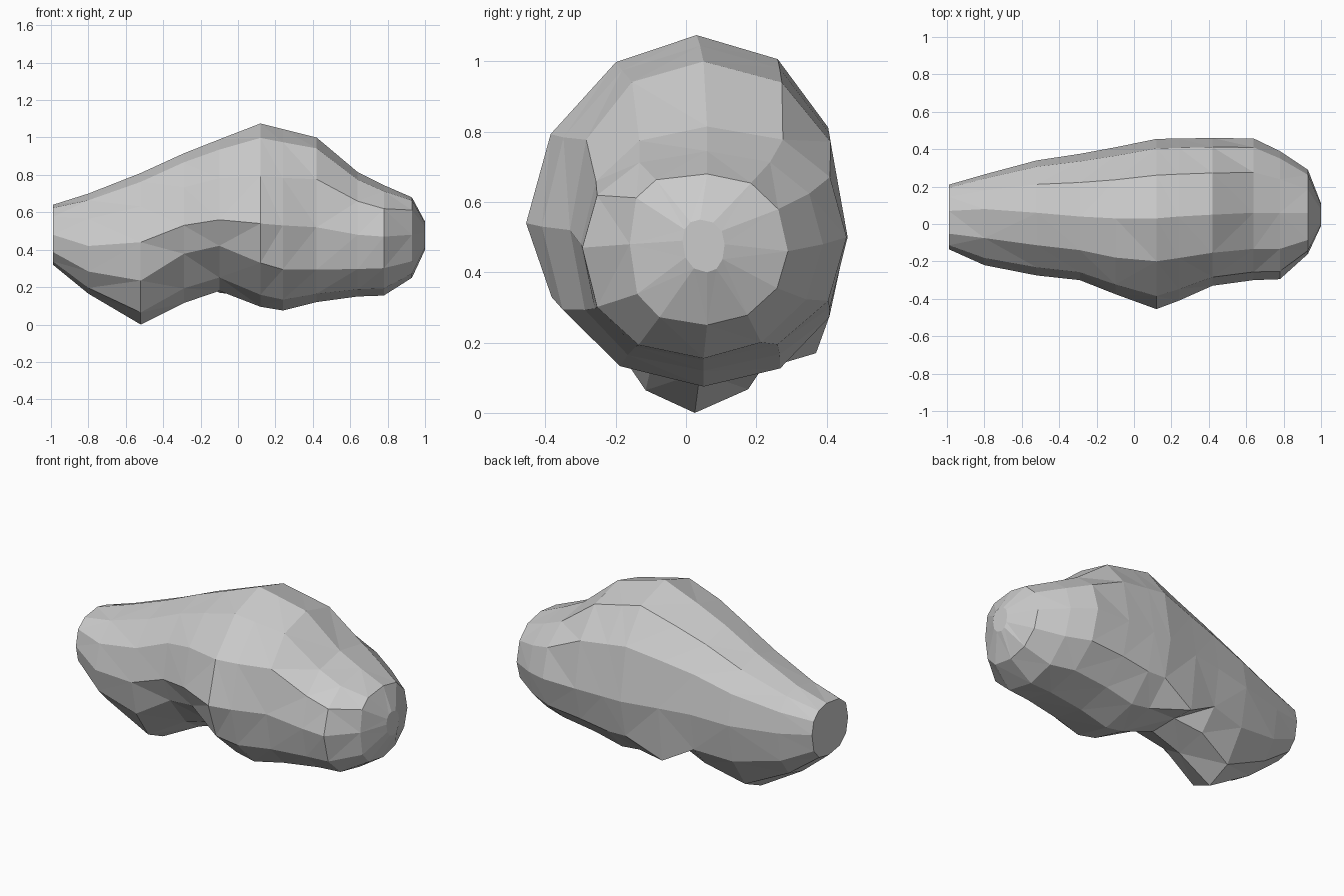
import bpy, bmesh
from math import sin, cos, radians

SIDES = 12
# Stations along x: x, front (y, z), back (y, z), top (y, z), bottom (y, z),
# curve power of the upper front, lower front and lower back (1 = round, higher = flatter)
STATIONS = [
    (-0.99, (-0.135, 0.48), (0.21, 0.50), (0.07, 0.64), (0.05, 0.32), (0.75, 0.8, 0.8)),
    (-0.80, (-0.22, 0.42), (0.265, 0.48), (0.08, 0.70), (0.03, 0.165), (0.95, 0.9, 0.85)),
    (-0.52, (-0.275, 0.44), (0.34, 0.48), (0.06, 0.81), (0.025, 0.0), (0.95, 1.1, 1.05)),
    (-0.29, (-0.30, 0.53), (0.375, 0.50), (0.04, 0.915), (0.04, 0.115), (0.92, 1.45, 0.78)),
    (-0.10, (-0.375, 0.56), (0.41, 0.50), (0.03, 0.99), (0.04, 0.18), (0.95, 1.45, 0.85)),
    (0.12, (-0.455, 0.54), (0.455, 0.50), (0.03, 1.075), (0.05, 0.095), (1.08, 1.08, 0.85)),
    (0.24, (-0.41, 0.53), (0.457, 0.50), (0.04, 1.045), (0.05, 0.075), (1.02, 0.95, 0.9)),
    (0.42, (-0.33, 0.52), (0.46, 0.50), (0.05, 1.00), (0.05, 0.12), (0.9, 0.82, 0.92)),
    (0.64, (-0.30, 0.48), (0.457, 0.50), (0.06, 0.815), (0.05, 0.15), (0.9, 0.85, 0.95)),
    (0.78, (-0.295, 0.47), (0.39, 0.48), (0.06, 0.745), (0.05, 0.155), (0.88, 0.9, 1.05)),
    (0.93, (-0.16, 0.48), (0.29, 0.46), (0.06, 0.68), (0.06, 0.25), (0.6, 0.7, 1.0)),
    (1.00, (-0.01, 0.49), (0.11, 0.48), (0.04, 0.55), (0.06, 0.40), (0.9, 0.9, 0.9)),
]


def ring_point(station, k):
    """Blend two of the four extreme points along a rounded quarter."""
    x, front, back, top, bottom, (upper_f, lower_f, lower_b) = station
    a = radians(360 * k / SIDES)
    c, s = cos(a), sin(a)
    side = back if c >= 0 else front
    end = top if s >= 0 else bottom
    if c < 0:
        p = upper_f if s >= 0 else lower_f
    else:
        p = 0.88 if s >= 0 else lower_b
    u, v = abs(c) ** p, abs(s) ** p
    return (x, end[0] + (side[0] - end[0]) * u, side[1] + (end[1] - side[1]) * v)


# Rock body: faceted loft through the stations
bm = bmesh.new()
rings = [[bm.verts.new(ring_point(s, k)) for k in range(SIDES)] for s in STATIONS]
for r0, r1 in zip(rings, rings[1:]):
    for k in range(SIDES):
        n = (k + 1) % SIDES
        bm.faces.new((r0[k], r0[n], r1[n], r1[k]))
bm.faces.new(rings[0])
bm.faces.new(rings[-1])

# Small chipped spur on the lower back edge, with the hollow beside it
rings[4][11].co = (-0.10, 0.37, 0.17)
rings[4][10].co = (-0.12, 0.20, 0.20)

bmesh.ops.triangulate(bm, faces=bm.faces[:], quad_method='SHORT_EDGE')
bmesh.ops.recalc_face_normals(bm, faces=bm.faces[:])
mesh = bpy.data.meshes.new("rock")
bm.to_mesh(mesh)
bm.free()
rock = bpy.data.objects.new("rock", mesh)
bpy.context.collection.objects.link(rock)
